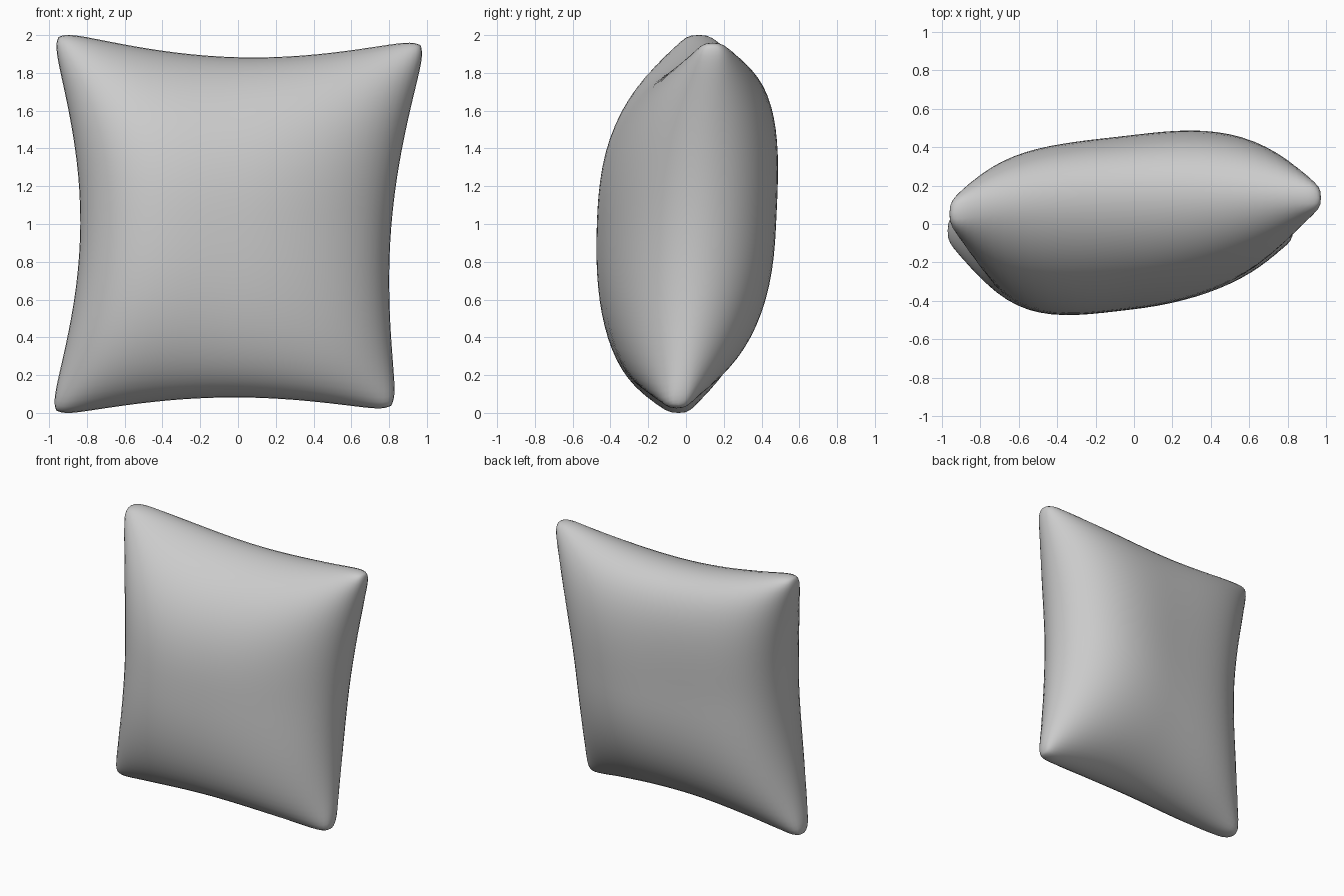
import bpy, bmesh, math

if "Cube" in bpy.data.objects:
    bpy.data.objects.remove(bpy.data.objects["Cube"])

N = 36          # grid divisions per panel
T = 0.448       # half thickness at the middle

# Corner positions (x, y, z): bottom left, bottom right, top left, top right
BL, BR = (-0.985, -0.035, -0.012), (0.832, -0.045, 0.015)
TL, TR = (-0.975, 0.06, 2.015), (0.992, 0.14, 1.97)


def bow(t):
    return (1 - t * t) ** 1.3


def fullness(t, low, high):
    p = low if t < 0 else high
    return max(0.0, 1 - abs(t) ** p) ** 0.5


def pillow_point(s, t, side):
    u, v = math.sin(s * math.pi / 2), math.sin(t * math.pi / 2)
    # blunter towards the corner tips
    blunt = 1 - 0.35 * abs(u * v) ** 8
    thick = T * (fullness(u, 3.7, 2.5) * fullness(v, 2.5, 3.0)) ** blunt
    # round off the four corners in outline
    a = u * (1 - 0.025 * abs(v) ** 24)
    b = v * (1 - 0.025 * abs(u) ** 24)
    l, r, d, h = (1 - a) / 2, (1 + a) / 2, (1 - b) / 2, (1 + b) / 2
    x, y, z = (l * d * BL[i] + r * d * BR[i] + l * h * TL[i] + r * h * TR[i]
               for i in range(3))
    # pull the edges inward between the corners
    x += bow(v) * (0.145 * l - 0.10 * r)
    z += bow(u) * (0.08 * d - 0.11 * h)
    # slight twist of the middle, and edges bowing forward or back
    cu, cv = 1 - u * u, 1 - v * v
    y -= 0.025 * cu * cv
    y += 0.085 * u * cu * cv - 0.04 * v * cu * cv
    y += 0.045 * cu * v * abs(v) + 0.035 * cv * u * abs(u)
    return x, y + side * thick, z


# Pillow: front and back panels welded along the rim
bm = bmesh.new()
for side in (-1, 1):
    grid = [[bm.verts.new(pillow_point(2 * i / N - 1, 2 * j / N - 1, side))
             for j in range(N + 1)] for i in range(N + 1)]
    for i in range(N):
        for j in range(N):
            q = [grid[i][j], grid[i + 1][j], grid[i + 1][j + 1], grid[i][j + 1]]
            bm.faces.new(q if side < 0 else q[::-1])
bmesh.ops.remove_doubles(bm, verts=bm.verts, dist=0.0005)
bmesh.ops.recalc_face_normals(bm, faces=bm.faces)
for f in bm.faces:
    f.smooth = True
mesh = bpy.data.meshes.new("pillow")
bm.to_mesh(mesh)
bm.free()
pillow = bpy.data.objects.new("pillow", mesh)
bpy.context.collection.objects.link(pillow)
